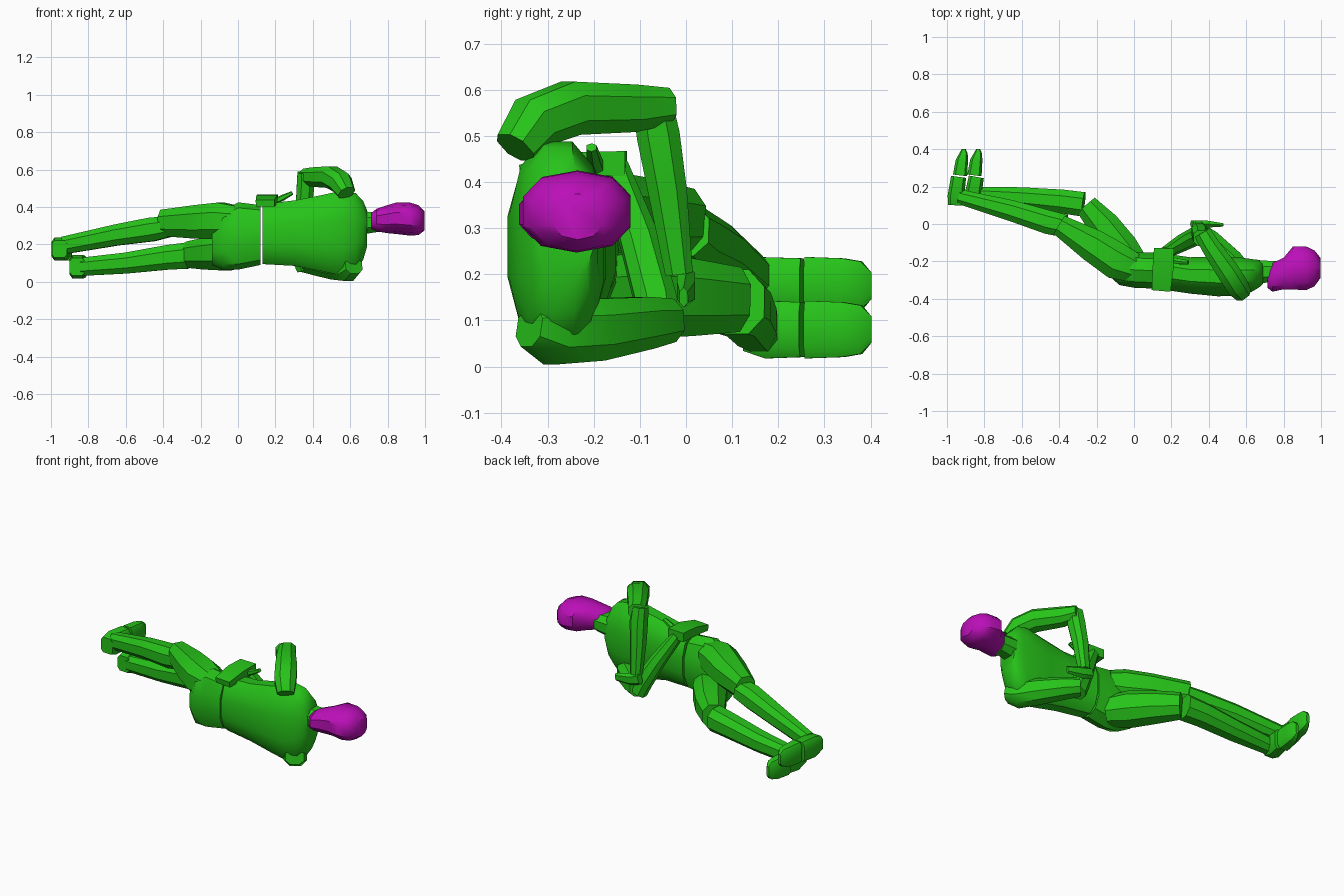
import bpy, bmesh, math
from mathutils import Vector


def material(name, rgb):
    m = bpy.data.materials.new(name)
    m.diffuse_color = (*rgb, 1)
    return m


GREEN = material("green", (0.02, 0.55, 0.01))
PURPLE = material("purple", (0.5, 0.005, 0.48))


def loft(name, rings, n=8, mat=GREEN, up=(0, 0, 1), straight=False, power=0.85):
    """Skin rings (x, y, z, half_side, half_up) along a path, capped at both ends."""
    bm = bmesh.new()
    pts = [Vector(r[:3]) for r in rings]
    loops = []
    for i, r in enumerate(rings):
        t = pts[min(i + 1, len(pts) - 1)] - pts[max(i - 1, 0)]
        t = Vector((1 if t.x > 0 else -1, 0, 0)) if straight else t.normalized()
        side = Vector(up).cross(t).normalized()
        top = t.cross(side)
        loop = []
        for k in range(n):
            a = 2 * math.pi * (k + 0.5) / n
            c, s = math.cos(a), math.sin(a)
            c = math.copysign(abs(c) ** power, c)
            s = math.copysign(abs(s) ** power, s)
            loop.append(bm.verts.new(pts[i] + side * c * r[3] + top * s * r[4]))
        loops.append(loop)
    for a, b in zip(loops, loops[1:]):
        for k in range(n):
            bm.faces.new((a[k], a[(k + 1) % n], b[(k + 1) % n], b[k]))
    bm.faces.new(loops[0][::-1])
    bm.faces.new(loops[-1])
    bmesh.ops.recalc_face_normals(bm, faces=bm.faces)
    me = bpy.data.meshes.new(name)
    bm.to_mesh(me)
    bm.free()
    ob = bpy.data.objects.new(name, me)
    bpy.context.collection.objects.link(ob)
    me.materials.append(mat)
    bpy.ops.object.select_all(action='DESELECT')
    ob.select_set(True)
    bpy.context.view_layer.objects.active = ob
    bpy.ops.object.shade_smooth_by_angle(angle=math.radians(40))
    return ob


# Torso, pelvis and neck, built along x
loft("chest", [(.13, -.25, .255, .10, .165), (.30, -.275, .26, .10, .18),
               (.45, -.28, .26, .11, .21), (.56, -.28, .26, .105, .235),
               (.63, -.275, .265, .09, .215), (.67, -.265, .275, .075, .16),
               (.69, -.26, .285, .06, .10)], n=12, straight=True)
loft("pelvis", [(.12, -.25, .25, .10, .16), (.0, -.245, .245, .10, .18),
                (-.08, -.235, .22, .095, .155), (-.14, -.2, .2, .07, .11)], n=10, straight=True)
loft("neck", [(.67, -.255, .315, .065, .065), (.76, -.255, .32, .06, .055)], straight=True)

# Head
loft("head", [(.715, -.29, .325, .055, .045), (.74, -.285, .33, .08, .06),
              (.80, -.265, .335, .088, .075), (.85, -.235, .34, .12, .085),
              (.92, -.237, .335, .122, .088), (.965, -.237, .33, .10, .08),
              (.998, -.235, .325, .055, .05)], n=10, mat=PURPLE, straight=True)

# Raised arm
loft("raised_upper_arm", [(.58, -.37, .475, .05, .045), (.55, -.33, .53, .065, .06),
                          (.50, -.25, .56, .065, .062), (.41, -.12, .56, .055, .055),
                          (.365, -.045, .565, .05, .042)])
loft("raised_forearm", [(.36, -.075, .585, .045, .045), (.36, -.06, .50, .05, .05),
                        (.35, -.04, .38, .045, .045), (.345, -.015, .20, .032, .034)], up=(1, 0, 0))
loft("raised_hand", [(.31, 0, .185, .022, .035), (.38, 0, .165, .022, .035),
                     (.475, -.005, .15, .01, .022)], n=6)

# Resting arm
loft("resting_upper_arm", [(.62, -.34, .085, .055, .045), (.59, -.29, .075, .07, .075),
                           (.52, -.20, .08, .07, .072), (.41, -.09, .095, .06, .06),
                           (.35, -.04, .10, .05, .05)])
loft("resting_forearm", [(.36, -.055, .07, .05, .045), (.33, -.065, .14, .052, .048),
                         (.26, -.10, .27, .045, .045), (.165, -.155, .43, .032, .032)], up=(0, 1, 0))
loft("resting_hand", [(.16, -.13, .44, .055, .028), (.155, -.24, .44, .058, .026),
                      (.145, -.355, .42, .052, .018)], n=4, power=.1)
loft("resting_thumb", [(.19, -.19, .425, .016, .016), (.24, -.20, .45, .017, .016),
                       (.29, -.205, .475, .012, .01)], n=6)

# Legs: thigh, shin, heel and toes
legs = {
    "upper": ([(.0, -.235, .325, .085, .085), (-.09, -.20, .325, .105, .105),
               (-.22, -.115, .32, .095, .095), (-.40, -.005, .315, .06, .075)],
              [(-.37, -.01, .295, .065, .06), (-.46, .01, .28, .068, .068),
               (-.65, .07, .25, .06, .06), (-.93, .145, .195, .042, .05)],
              (-.95, .175)),
    "lower": ([(.0, -.22, .155, .085, .085), (-.07, -.13, .155, .10, .10),
               (-.16, -.01, .15, .09, .09), (-.255, .10, .145, .065, .075)],
              [(-.27, .105, .14, .07, .075), (-.38, .12, .13, .068, .07),
               (-.6, .14, .10, .06, .06), (-.84, .16, .08, .042, .052)],
              (-.855, .08)),
}
for side, (thigh, shin, (fx, fz)) in legs.items():
    loft(side + "_thigh", thigh)
    loft(side + "_shin", shin)
    y0 = .10 if side == "upper" else .125
    loft(side + "_heel", [(fx - .005, y0, fz, .042, .048), (fx - .002, y0 + .05, fz, .046, .065),
                          (fx + .012, .252, fz, .042, .062)], power=.5)
    tx = fx + .03 if side == "upper" else fx + .012
    loft(side + "_toes", [(tx - .01, .26, fz, .04, .065), (tx, .34, fz, .034, .062),
                          (tx + .01, .38, fz, .022, .055), (tx + .01, .402, fz, .01, .03)], power=.5)
